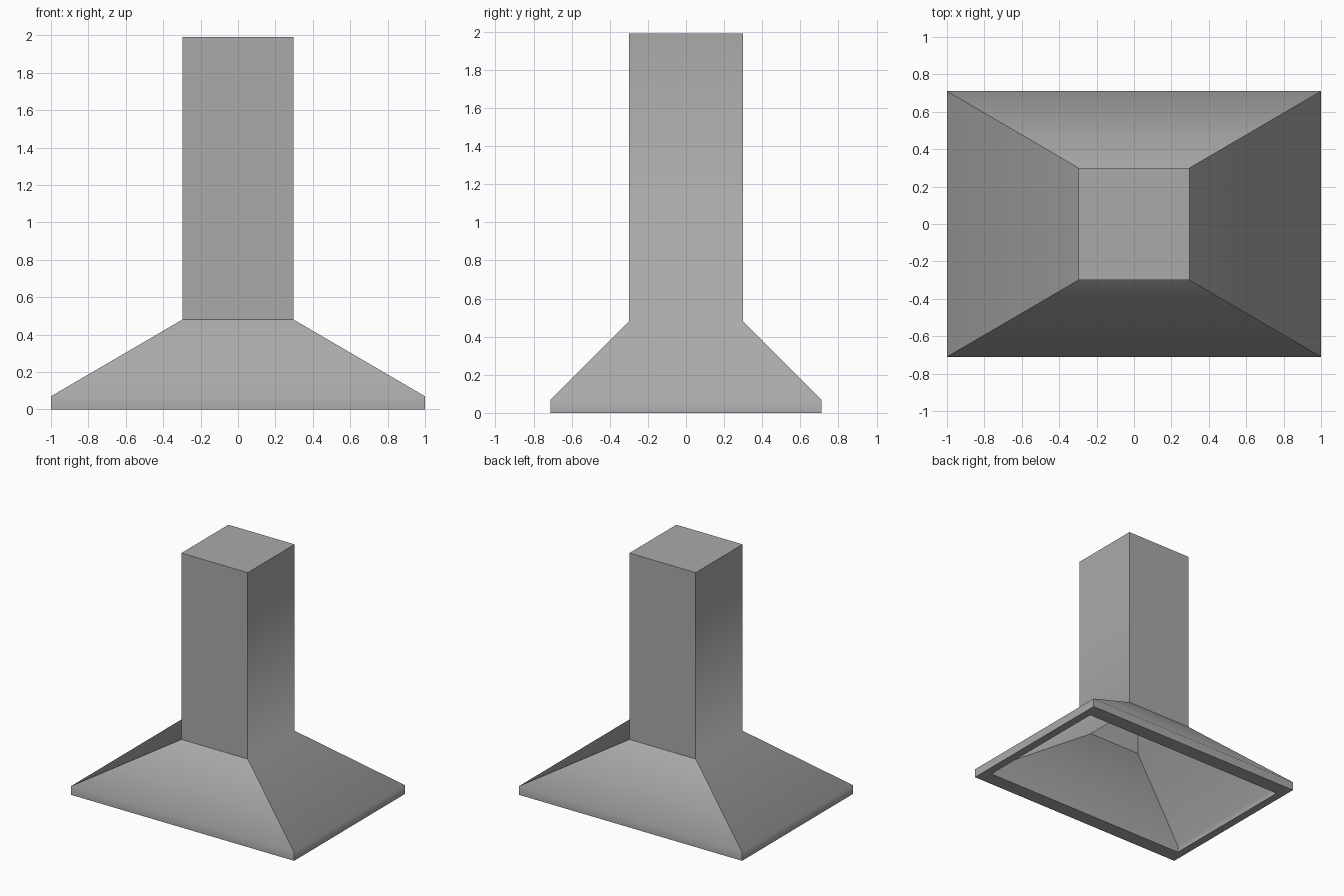
import bpy
import bmesh

cube = bpy.data.objects.get("Cube")
if cube:
    bpy.data.objects.remove(cube, do_unlink=True)

metal = bpy.data.materials.new("brushed grey metal")
metal.use_nodes = True
grey = (0.4, 0.4, 0.4, 1)
metal.diffuse_color = grey
metal.node_tree.nodes["Principled BSDF"].inputs["Base Color"].default_value = grey


def loft(bm, levels):
    """Stack rectangular rings (half x, half y, z), skin the sides and cap the top."""
    rings = [[bm.verts.new((sx * hx, sy * hy, z))
              for sx, sy in ((-1, -1), (1, -1), (1, 1), (-1, 1))]
             for hx, hy, z in levels]
    for low, high in zip(rings, rings[1:]):
        for i in range(4):
            j = (i + 1) % 4
            bm.faces.new((low[i], low[j], high[j], high[i]))
    bm.faces.new(rings[-1])
    return rings


bm = bmesh.new()
# Outer shell: rim band, sloping canopy, chimney
outer = loft(bm, [(1, 0.71, 0), (1, 0.71, 0.07), (0.297, 0.3, 0.48), (0.297, 0.3, 1.99)])
# Inner cavity: rim lip, inner canopy, flue
inner = loft(bm, [(0.935, 0.59, 0), (0.935, 0.59, 0.055), (0.235, 0.235, 0.46), (0.235, 0.235, 1.93)])
# Flat underside of the rim joining both shells
for i in range(4):
    j = (i + 1) % 4
    bm.faces.new((outer[0][j], outer[0][i], inner[0][i], inner[0][j]))
bmesh.ops.recalc_face_normals(bm, faces=bm.faces)

# Soft shading across the rim bends and the side canopy-to-chimney bends only
for face in bm.faces:
    face.smooth = True
for edge in bm.edges:
    edge.smooth = False
for rings in (outer, inner):
    for i in range(4):
        j = (i + 1) % 4
        bm.edges.get((rings[1][i], rings[1][j])).smooth = True
        if i % 2:
            bm.edges.get((rings[2][i], rings[2][j])).smooth = True

mesh = bpy.data.meshes.new("extractor_hood")
bm.to_mesh(mesh)
bm.free()
mesh.materials.append(metal)
hood = bpy.data.objects.new("extractor_hood", mesh)
bpy.context.collection.objects.link(hood)
